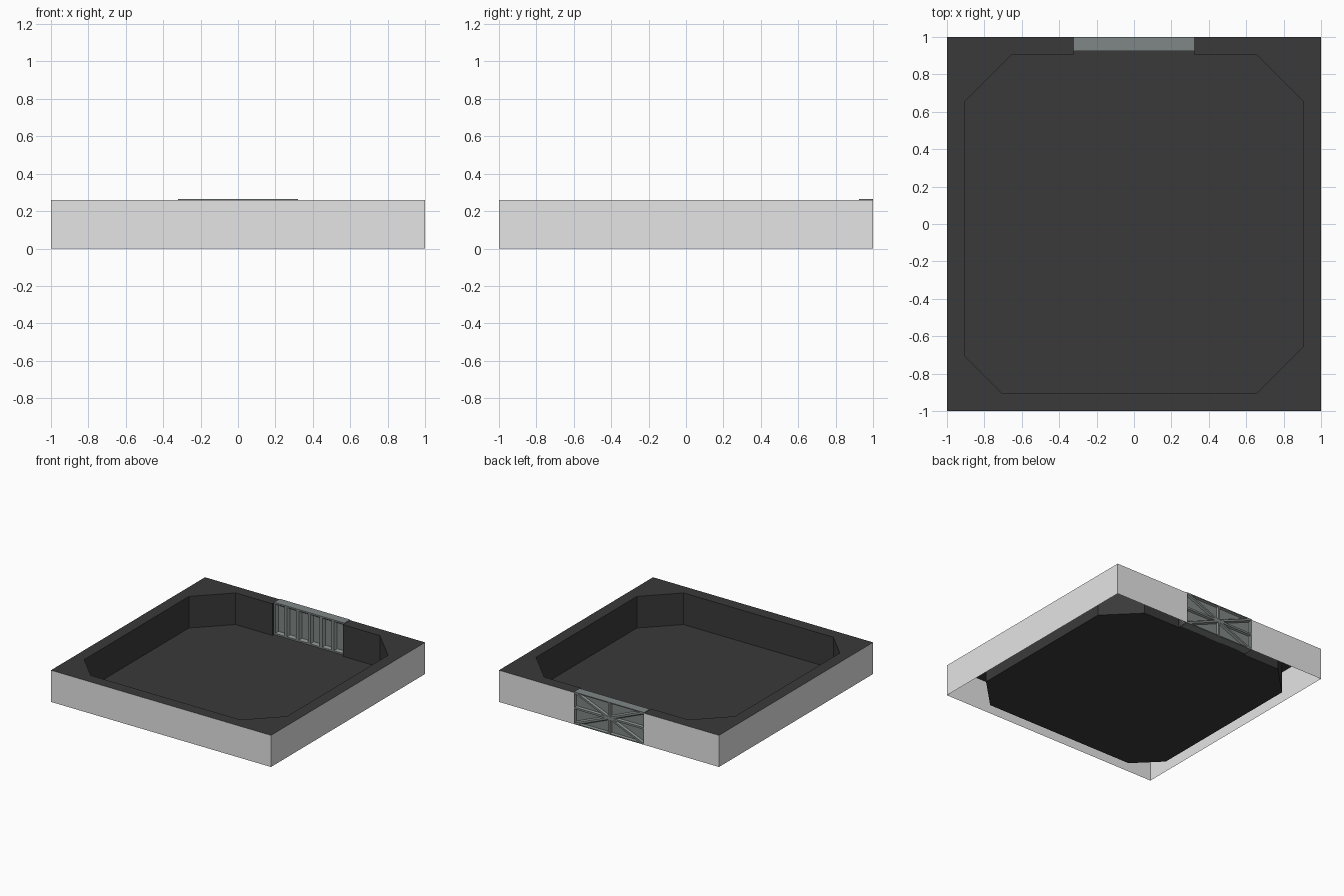
import bpy, bmesh
from mathutils import Vector

if "Cube" in bpy.data.objects:
    bpy.data.objects.remove(bpy.data.objects["Cube"])

H = 0.26          # wall height
DW = 0.32         # half width of the doorway


def material(name, rgb):
    m = bpy.data.materials.new(name)
    m.diffuse_color = (*rgb, 1)
    m.use_nodes = True
    m.node_tree.nodes["Principled BSDF"].inputs["Base Color"].default_value = m.diffuse_color
    return m


DARK = material("dark_grey", (0.042, 0.042, 0.042))
LIGHT = material("light_grey", (0.78, 0.78, 0.78))
STEEL = material("door_grey", (0.215, 0.245, 0.237))


def finish(bm, name, mats):
    me = bpy.data.meshes.new(name)
    bm.to_mesh(me)
    bm.free()
    for m in mats:
        me.materials.append(m)
    ob = bpy.data.objects.new(name, me)
    bpy.context.collection.objects.link(ob)
    return ob


# Plan outlines: square outside, chamfered room inside, open at the doorway
outer = [(-DW, 1), (-1, 1), (-1, -1), (1, -1), (1, 1), (DW, 1)]
inner = [(DW, .905), (.655, .905), (.905, .655), (.905, -.655), (.655, -.905),
         (-.705, -.905), (-.905, -.705), (-.905, .655), (-.655, .905), (-DW, .905)]
outline = outer + inner

# Hollow walls with a flat rim, open underneath
bm = bmesh.new()
top = [bm.verts.new((x, y, H)) for x, y in outline]
bot = [bm.verts.new((x, y, 0)) for x, y in outline]
bm.faces.new(top)
n = len(outline)
for i in range(n):
    j = (i + 1) % n
    f = bm.faces.new((bot[i], bot[j], top[j], top[i]))
    if i < len(outer) - 1:
        f.material_index = 1        # outside faces are light
finish(bm, "room_walls", [DARK, LIGHT])

# Floor, with a short tongue into the doorway
bm = bmesh.new()
plan = [(-DW, .93)] + inner[::-1] + [(DW, .93)]
bm.faces.new([bm.verts.new((x, y, 0)) for x, y in plan])
finish(bm, "room_floor", [DARK])

# Door slab
DH, Y0, Y1 = 0.265, 0.925, 1.0
bm = bmesh.new()
bmesh.ops.create_cube(bm, size=1)
for v in bm.verts:
    v.co = Vector((v.co.x * 2 * DW, (Y0 + Y1) / 2 + v.co.y * (Y1 - Y0), (v.co.z + .5) * DH))
bm.normal_update()


def side(sign):
    return [f for f in bm.faces if f.normal.y * sign > 0.99]


def cut(sign, co, no):
    faces = side(sign)
    edges = {e for f in faces for e in f.edges}
    verts = {v for f in faces for v in f.verts}
    bmesh.ops.bisect_plane(bm, geom=faces + list(edges) + list(verts),
                           dist=1e-4, plane_co=co, plane_no=no)
    bm.normal_update()


def recess(sign, border, slope, depth):
    faces = side(sign)
    bmesh.ops.inset_individual(bm, faces=faces, thickness=border, use_even_offset=True)
    bmesh.ops.inset_individual(bm, faces=faces, thickness=slope, depth=-depth,
                               use_even_offset=True)
    bm.normal_update()


# Room side: six upright panels
for k in range(1, 6):
    cut(-1, (-DW + k * 2 * DW / 6, Y0, 0), (1, 0, 0))
recess(-1, 0.012, 0.014, 0.02)

# Outside: eight triangular panels between star-shaped braces
mid = (0, Y1, DH / 2)
for no in ((1, 0, 0), (0, 0, 1), (DH / 2, 0, DW), (DH / 2, 0, -DW)):
    cut(1, mid, no)
recess(1, 0.008, 0.008, 0.015)
finish(bm, "door", [STEEL])
